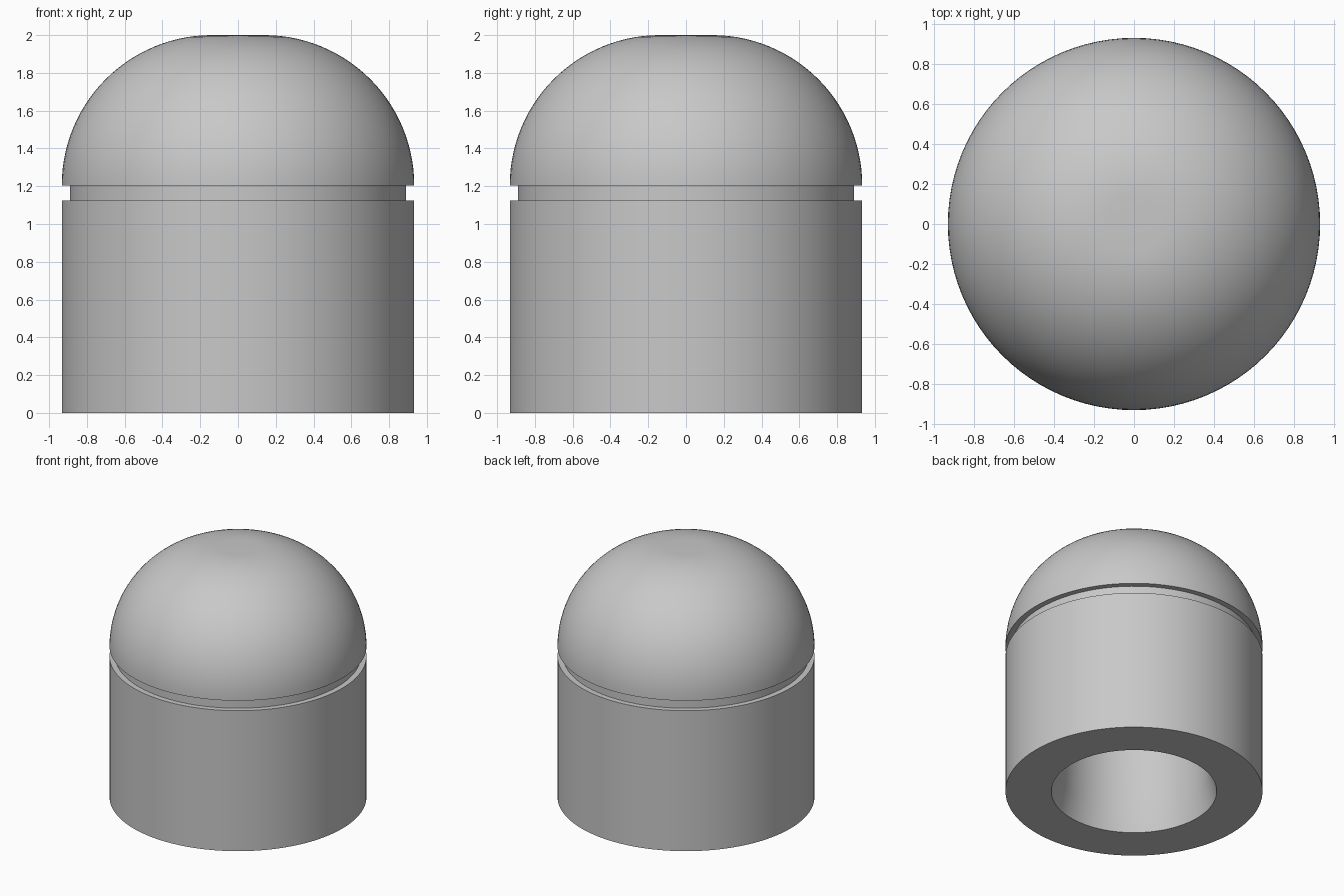
import bpy, bmesh, math

if "Cube" in bpy.data.objects:
    bpy.data.objects.remove(bpy.data.objects["Cube"])

SEGMENTS = 96
R = 0.933           # outer radius
GROOVE_R = 0.89
DOME_Z = 1.205      # underside of the dome
FLAT_R = 0.138      # flat spot at the tip

grey = bpy.data.materials.new("plain grey")
grey.diffuse_color = (0.58, 0.58, 0.58, 1)
grey.use_nodes = True
grey.node_tree.nodes["Principled BSDF"].inputs["Base Color"].default_value = grey.diffuse_color


def arc(cx, cz, rx, rz, start, end, steps):
    """Points of an elliptical arc in the (radius, height) plane."""
    pts = []
    for i in range(steps + 1):
        a = math.radians(start + (end - start) * i / steps)
        pts.append((cx + rx * math.cos(a), cz + rz * math.sin(a)))
    return pts


def lathe(name, profile, material):
    """Revolve a (radius, height) profile about z into a closed solid."""
    bm = bmesh.new()
    verts = [bm.verts.new((r, 0, z)) for r, z in profile]
    edges = [bm.edges.new(pair) for pair in zip(verts, verts[1:])]
    bmesh.ops.spin(bm, geom=verts + edges, cent=(0, 0, 0), axis=(0, 0, 1),
                   angle=math.tau, steps=SEGMENTS, use_duplicate=False)
    bmesh.ops.remove_doubles(bm, verts=bm.verts, dist=1e-5)
    bmesh.ops.recalc_face_normals(bm, faces=bm.faces)
    mesh = bpy.data.meshes.new(name)
    bm.to_mesh(mesh)
    bm.free()
    mesh.materials.append(material)
    obj = bpy.data.objects.new(name, mesh)
    bpy.context.collection.objects.link(obj)
    bpy.ops.object.select_all(action='DESELECT')
    obj.select_set(True)
    bpy.context.view_layer.objects.active = obj
    bpy.ops.object.shade_smooth_by_angle(angle=math.radians(30))
    return obj


# Hollow base: tapered mouth, nearly straight wall, rounded ceiling
cavity = [(0.60, 0), (0.555, 0.18), (0.54, 0.75)]
ceiling = arc(0.39, 0.75, 0.15, 0.15, 0, 90, 8)[1:] + [(0, 0.90)]

# Outside wall, narrow groove, then dome with a small flat tip
wall = [(R, 0), (R, 1.125), (GROOVE_R, 1.125), (GROOVE_R, DOME_Z)]
dome = arc(FLAT_R, DOME_Z, R - FLAT_R, 2 - DOME_Z, 0, 90, 28) + [(0, 2)]

lathe("domed_hollow_body", ceiling[::-1] + cavity[::-1] + wall + dome, grey)
